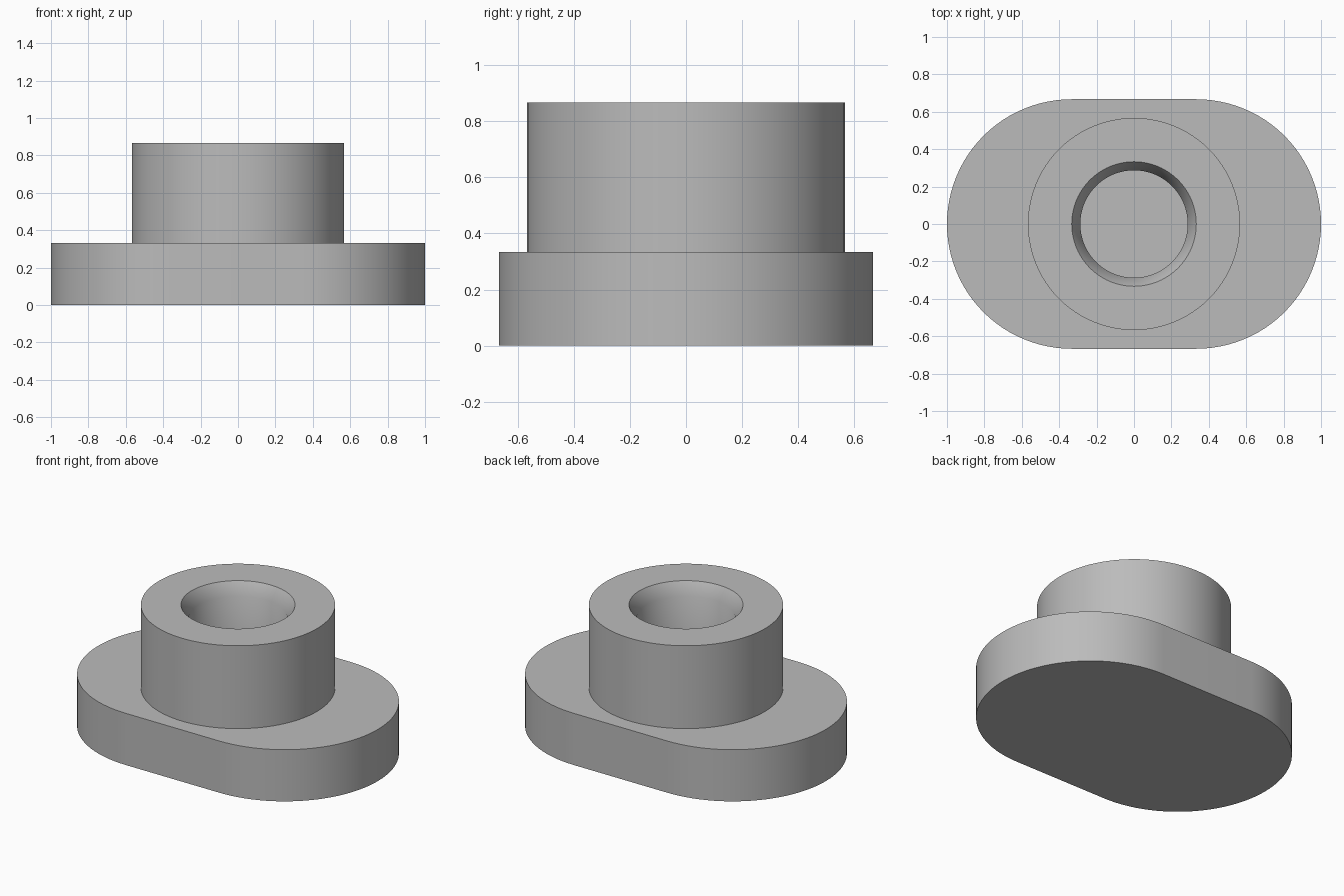
import bpy, bmesh, math

if "Cube" in bpy.data.objects:
    bpy.data.objects.remove(bpy.data.objects["Cube"], do_unlink=True)

SEGMENTS = 96
BASE_TOP, BOSS_TOP = 0.333, 0.867
BORE_FLOOR = 0.333

grey = bpy.data.materials.new("plain grey")
grey.use_nodes = True
COLOUR = (0.5, 0.5, 0.5, 1)
grey.diffuse_color = COLOUR
grey.node_tree.nodes["Principled BSDF"].inputs["Base Color"].default_value = COLOUR


def finish(name, bm, smooth_angle):
    bmesh.ops.recalc_face_normals(bm, faces=bm.faces)
    mesh = bpy.data.meshes.new(name)
    bm.to_mesh(mesh)
    bm.free()
    mesh.materials.append(grey)
    obj = bpy.data.objects.new(name, mesh)
    bpy.context.collection.objects.link(obj)
    bpy.ops.object.select_all(action="DESELECT")
    obj.select_set(True)
    bpy.context.view_layer.objects.active = obj
    bpy.ops.object.shade_smooth_by_angle(angle=math.radians(smooth_angle))
    return obj


# Flange: straight sides with full round ends
bm = bmesh.new()
radius, offset, half = 0.667, 0.333, SEGMENTS // 2
outline = []
for side in (1, -1):
    for i in range(half + 1):
        a = math.pi * (i / half - 0.5)
        outline.append(bm.verts.new((side * (offset + radius * math.cos(a)),
                                     side * radius * math.sin(a), 0)))
face = bm.faces.new(outline)
top = bmesh.ops.extrude_face_region(bm, geom=[face], use_keep_orig=True)["geom"]
bmesh.ops.translate(bm, vec=(0, 0, BASE_TOP),
                    verts=[v for v in top if isinstance(v, bmesh.types.BMVert)])
finish("flange", bm, 30)

# Boss: revolved wall with a bore that flares at the mouth
bm = bmesh.new()
profile = [(0.567, BASE_TOP), (0.567, BOSS_TOP), (0.333, BOSS_TOP),
           (0.287, BOSS_TOP - 0.08), (0.287, BORE_FLOOR)]
verts = [bm.verts.new((r, 0, z)) for r, z in profile]
edges = [bm.edges.new(pair) for pair in zip(verts, verts[1:])]
bmesh.ops.spin(bm, geom=verts + edges, cent=(0, 0, 0), axis=(0, 0, 1),
               angle=2 * math.pi, steps=SEGMENTS, use_merge=True)
bmesh.ops.remove_doubles(bm, verts=bm.verts, dist=0.0005)
finish("bored_boss", bm, 35)
